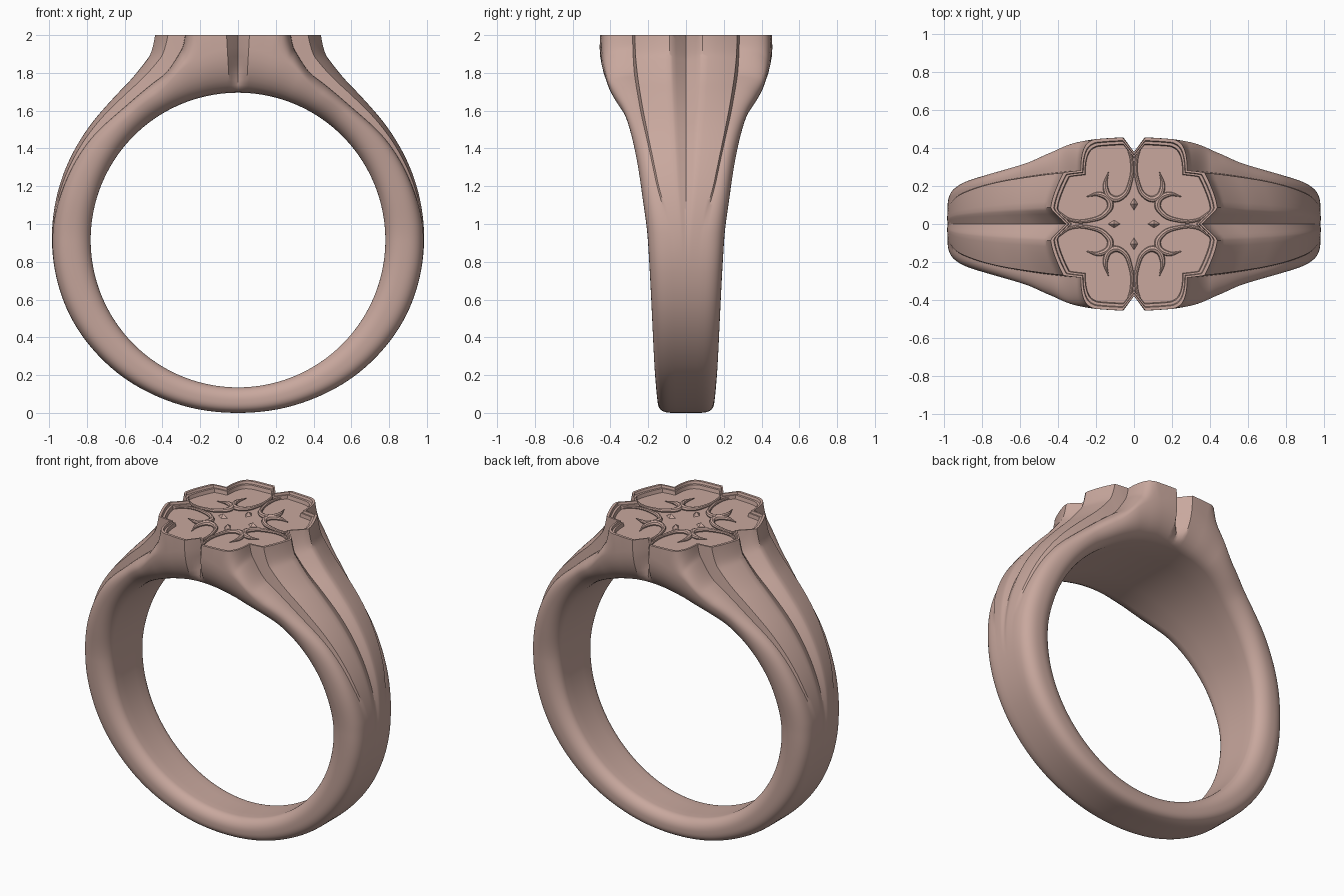
import bpy, bmesh, math

if "Cube" in bpy.data.objects:
    bpy.data.objects.remove(bpy.data.objects["Cube"])

ZC, RI = 0.915, 0.78            # hole centre height and hole radius

mat = bpy.data.materials.new("rose_metal")
mat.diffuse_color = (0.58, 0.39, 0.34, 1)
mat.use_nodes = True
mat.node_tree.nodes["Principled BSDF"].inputs["Base Color"].default_value = mat.diffuse_color


def smooth_table(pts):
    """Monotone cubic interpolation through (angle, value) points."""
    n = len(pts)
    d = [(pts[i+1][1]-pts[i][1])/(pts[i+1][0]-pts[i][0]) for i in range(n-1)]
    m = [0.0]*n
    for i in range(1, n-1):
        if d[i-1]*d[i] > 0:
            m[i] = 2*d[i-1]*d[i]/(d[i-1]+d[i])

    def f(x):
        x = min(max(abs(x), pts[0][0]), pts[-1][0])
        i = 0
        while i < n-2 and x > pts[i+1][0]:
            i += 1
        h = pts[i+1][0]-pts[i][0]
        t = (x-pts[i][0])/h
        return ((2*t**3-3*t*t+1)*pts[i][1] + (t**3-2*t*t+t)*h*m[i]
                + (3*t*t-2*t**3)*pts[i+1][1] + (t**3-t*t)*h*m[i+1])
    return f


# Profiles by angle from the top of the ring (degrees)
crest = smooth_table([(0, 1.62), (16, 1.6), (19, 1.35), (22.3, 1.162), (26.2, 1.076), (36.4, 1.012),
                      (46.4, .994), (59.3, .989), (70, .988), (90, .985), (110, .978), (135, .953),
                      (160, .925), (180, .915)])
lobe = smooth_table([(0, 1.62), (10, 1.6), (12, 1.3), (14.5, 1.12), (16.6, 1.05), (25, .955), (41, .925),
                     (57.7, .948), (70, .962), (92, .984), (110, .978), (135, .953), (160, .925), (180, .915)])
crease_y = smooth_table([(0, .28), (14, .275), (41, .235), (70, .155), (92, .075), (180, .05)])
half_w = smooth_table([(0, .458), (10, .45), (20, .425), (30, .375), (40, .322), (60, .262), (75, .23),
                       (90, .202), (135, .17), (180, .15)])
shoulder_r = smooth_table([(0, 1.02), (15, .97), (30, .88), (60, .865), (90, .87), (180, .845)])
inner_round = smooth_table([(0, .15), (30, .11), (90, .07), (180, .06)])
power = smooth_table([(0, 2.2), (40, 2.2), (100, 2.7), (180, 3.0)])
fade = smooth_table([(0, 1), (24, 1), (60, .6), (101, 0), (180, 0)])


def half_section(p):
    """(y, r) points from the outer centre groove round to the inner centre."""
    yc, c, w, m, b, n, f = (g(p) for g in (crease_y, lobe, half_w, shoulder_r, inner_round, power, fade))
    pts = []
    for u in (0, .1, .2, .27, .33, .45, .6, .75, .88, 1):      # ridge with centre groove
        s = 1-u/.3 if u < .3 else 0
        q = ((u-.3)/.7)**1.5 if u > .3 else 0
        pts.append((u*yc, crest(abs(p)+(3.5*s+3*q)*f) - (.04*s+.03*q)*f))
    y0 = yc+.008
    pts.append((y0, min(c, pts[-1][1])))
    c = pts[-1][1]
    for i in range(1, 13):                                     # outer lobe
        t = math.pi/2*i/12
        pts.append((y0+(w-y0)*math.sin(t)**(2/n), m+(c-m)*max(math.cos(t), 0)**(2/n)))
    for i in range(1, 9):                                      # rounded edge of the hole
        t = math.pi/2*i/8
        pts.append((w-b+b*math.cos(t), m-(m-RI)*math.sin(t)))
    pts += [((w-b)*.5, RI), (0, RI)]
    if abs(p) < 3.2:                                           # V notch at front and back
        k = .078*(1-abs(p)/3.2)
        pts = [(y-k*min(max((r-.8)/.12, 0), 1)*min(y/.3, 1), r) for y, r in pts]
    return pts


def finish(ob, angle=32):
    ob.data.materials.append(mat)
    bpy.ops.object.select_all(action='DESELECT')
    ob.select_set(True)
    bpy.context.view_layer.objects.active = ob
    bpy.ops.object.shade_smooth_by_angle(angle=math.radians(angle))


def mesh_object(name, bm):
    bmesh.ops.recalc_face_normals(bm, faces=bm.faces)
    me = bpy.data.meshes.new(name)
    bm.to_mesh(me)
    bm.free()
    ob = bpy.data.objects.new(name, me)
    bpy.context.collection.objects.link(ob)
    finish(ob)
    return ob


# Ring body: sections lofted around the hole
angles = [0, .8, 1.6, 2.4, 3.2] + [4+.5*i for i in range(52)] + list(range(30, 100)) + list(range(100, 181, 2))
angles = [-a for a in reversed(angles) if 0 < a < 180] + angles
bm = bmesh.new()
rows = []
for p in angles:
    half = half_section(p)
    loop = half + [(-y, r) for y, r in reversed(half[1:-1])]
    s, co = math.sin(math.radians(p)), math.cos(math.radians(p))
    rows.append([bm.verts.new((r*s, y, ZC+r*co)) for y, r in loop])
for i, row in enumerate(rows):
    nxt = rows[(i+1) % len(rows)]
    for j in range(len(row)):
        k = (j+1) % len(row)
        bm.faces.new((row[j], row[k], nxt[k], nxt[j]))

# Slice the head flat, then step down inside the flower outline
bmesh.ops.bisect_plane(bm, geom=bm.verts[:]+bm.edges[:]+bm.faces[:], dist=1e-5,
                       plane_co=(0, 0, 2), plane_no=(0, 0, 1), clear_outer=True)
bmesh.ops.remove_doubles(bm, verts=[v for v in bm.verts if v.co.z > 1.999], dist=.0008)
open_edges = [e for e in bm.edges if e.is_boundary]
start = open_edges[0]
ring, edge, v = [start.verts[0]], start, start.verts[1]
while v is not ring[0] and len(ring) <= len(open_edges):
    ring.append(v)
    edge = next((e for e in v.link_edges if e.is_boundary and e is not edge), None)
    if edge is None:
        break
    v = edge.other_vert(v)
outline = [v.co.copy() for v in ring]
for scale, z in ((.965, 2), (.955, 1.985), (.925, 1.985), (.915, 1.962)):
    inner = [bm.verts.new((c.x*scale, c.y*scale, z)) for c in outline]
    for i in range(len(ring)):
        j = (i+1) % len(ring)
        bm.faces.new((ring[i], ring[j], inner[j], inner[i]))
    ring = inner
bm.faces.new(ring)
mesh_object("ring_body", bm)

# Scroll ornament: two tapered hooks per quarter
hooks = [[(.035, .415, .5), (.012, .33, .6), (.02, .22, .75), (.06, .145, 1), (.115, .135, 1.25),
          (.15, .19, 1), (.135, .275, .15)],
         [(.41, .07, .5), (.33, .02, .6), (.23, .02, .75), (.15, .055, 1), (.125, .11, 1.25),
          (.175, .155, 1), (.25, .145, .15)]]
cu = bpy.data.curves.new("scrolls", 'CURVE')
cu.dimensions = '3D'
cu.bevel_depth = .014
cu.bevel_resolution = 2
cu.resolution_u = 8
cu.use_fill_caps = True
for sx in (1, -1):
    for sy in (1, -1):
        for hook in hooks:
            sp = cu.splines.new('BEZIER')
            sp.bezier_points.add(len(hook)-1)
            for bp, (x, y, r) in zip(sp.bezier_points, hook):
                bp.co = (x*sx, y*sy, 1.97)
                bp.radius = r
                bp.handle_left_type = bp.handle_right_type = 'AUTO'
scrolls = bpy.data.objects.new("scrolls", cu)
bpy.context.collection.objects.link(scrolls)
bpy.ops.object.select_all(action='DESELECT')
scrolls.select_set(True)
bpy.context.view_layer.objects.active = scrolls
bpy.ops.object.convert(target='MESH')
finish(bpy.context.view_layer.objects.active, 40)

# Four small faceted diamonds round the middle
bm = bmesh.new()
for k in range(4):
    a = k*math.pi/2
    dx, dy = math.cos(a), math.sin(a)
    base = [(.07, 0), (.105, .022), (.14, 0), (.105, -.022)]
    vs = [bm.verts.new((u*dx-w*dy, u*dy+w*dx, 1.96)) for u, w in base]
    tip = bm.verts.new((.105*dx, .105*dy, 1.985))
    for i in range(4):
        bm.faces.new((vs[i], vs[(i+1) % 4], tip))
    bm.faces.new(vs[::-1])
mesh_object("diamonds", bm)
